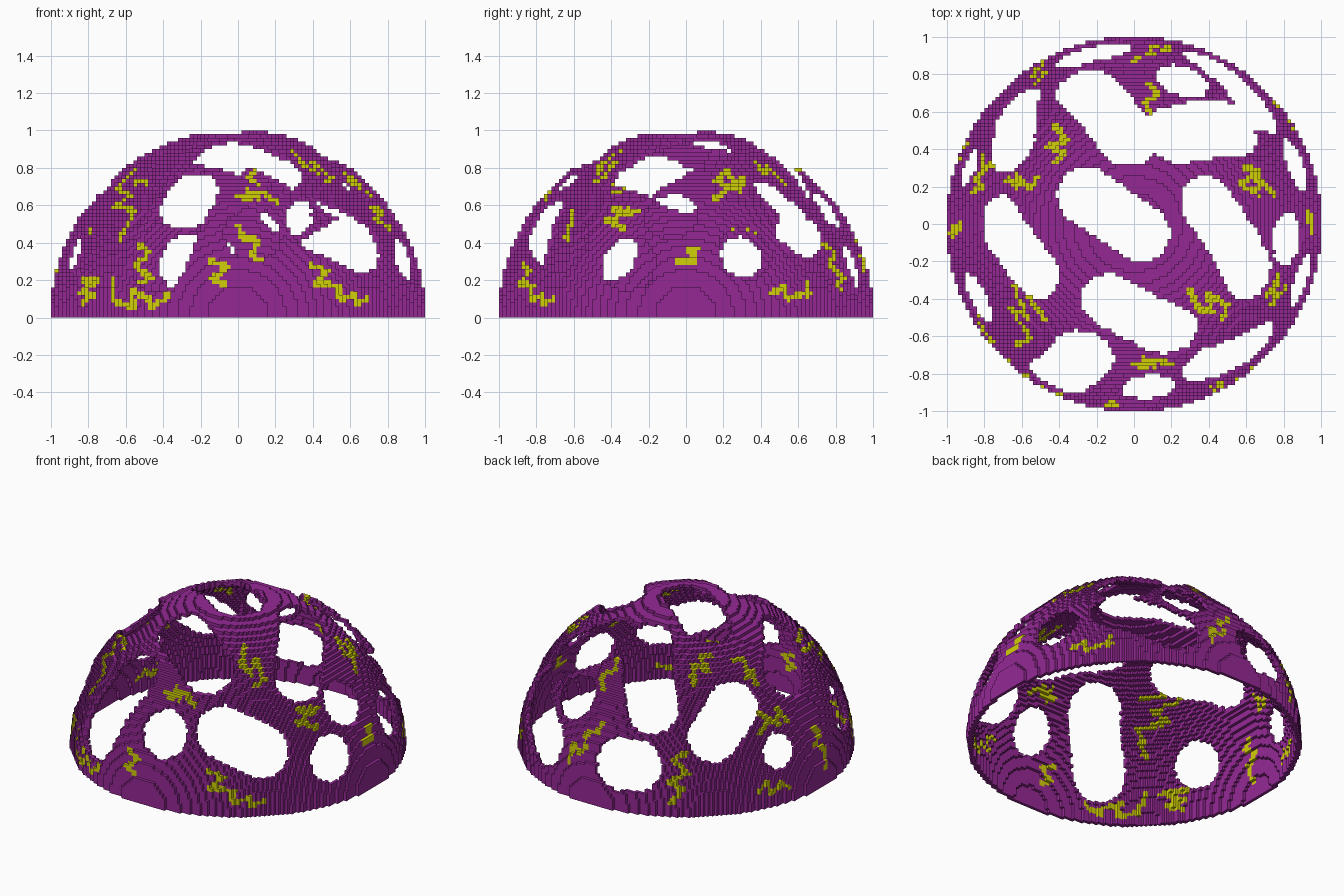
import bpy, math
from mathutils import Vector

cube = bpy.data.objects.get("Cube")
if cube:
    bpy.data.objects.remove(cube, do_unlink=True)

S = 0.02          # block size
N = 50            # blocks per radius


def material(name, rgb):
    m = bpy.data.materials.new(name)
    m.use_nodes = True
    m.diffuse_color = (*rgb, 1)
    m.node_tree.nodes["Principled BSDF"].inputs["Base Color"].default_value = (*rgb, 1)
    return m


def on_dome(x, y, z):
    return Vector((x, y, z)).normalized()


def seg_dist(p, a, b):
    d = b - a
    t = max(0.0, min(1.0, (p - a).dot(d) / max(d.length_squared, 1e-9)))
    return (p - a - d * t).length


# Rounded openings in the crown: start, end, radius
crown_holes = [
    ((-.27, .16, .95), (.04, -.05, 1), .155),
    ((-.13, -.42, .90), (.19, -.58, .79), .16),
    ((.40, .11, .91), (.63, -.27, .73), .155),
    ((-.72, 0, .69), (-.54, -.26, .80), .155),
    ((-.66, .43, .62), (-.63, .61, .47), .16),
    ((-.27, .74, .61), (-.03, .46, .89), .16),
    ((.24, .49, .84), (.52, .53, .67), .18),
    ((.26, .78, .57), (.26, .78, .57), .148),
]
# Rounded openings around the wall
wall_holes = [
    ((-.27, -.70, .66), (-.43, -.85, .30), .168),
    ((.42, -.76, .50), (.64, -.66, .39), .168),
    ((.08, -.89, .45), (.08, -.89, .45), .155),
    ((.83, -.08, .55), (.83, -.08, .55), .145),
    ((.91, -.31, .29), (.91, -.31, .29), .15),
    ((-.84, -.40, .34), (-.84, -.40, .34), .15),
    ((-.90, .30, .33), (-.90, .30, .33), .115),
    ((-.27, .92, .30), (-.17, .94, .29), .165),
    ((.42, .87, .27), (.66, .62, .41), .165),
    ((.88, .32, .35), (.88, .32, .35), .15),
]
holes = [(on_dome(*a), on_dome(*b), r) for a, b, r in crown_holes + wall_holes]

# Zigzag squiggles as flat paths, projected onto the dome
front_paths = [  # x, z
    [(-.50, .80), (-.60, .72), (-.48, .72), (-.67, .70), (-.57, .65),
     (-.66, .60), (-.55, .57), (-.64, .41)],
    [(-.68, .20), (-.66, .08), (-.56, .06), (-.57, .14), (-.47, .10),
     (-.46, .05), (-.38, .12)],
    [(-.84, .20), (-.75, .20), (-.85, .13), (-.77, .12), (-.84, .08)],
    [(0, .66), (.06, .63), (.05, .69), (.11, .64), (.12, .68), (.21, .62)],
    [(-.15, .31), (-.06, .27), (-.14, .21), (-.08, .18)],
    [(.39, .28), (.48, .25), (.42, .18), (.54, .17), (.55, .10),
     (.62, .12), (.63, .07), (.70, .10)],
    [(.72, .58), (.78, .57), (.74, .52), (.81, .48)],
]
back_paths = [  # x, z
    [(-.53, .39), (-.48, .35), (-.56, .28), (-.47, .22), (-.55, .18), (-.50, .10)],
    [(0, .50), (.03, .43), (.10, .42), (.08, .33), (.12, .30), (.18, .33), (.19, .22)],
]
top_paths = [  # x, y
    [(.30, -.36), (.35, -.46), (.42, -.47), (.40, -.38), (.50, -.44), (.48, -.50)],
    [(.59, .30), (.68, .29), (.58, .22), (.66, .16), (.67, .24), (.75, .16)],
    [(-.43, .53), (-.36, .45), (-.46, .42), (-.38, .38), (-.42, .33)],
    [(-.68, .24), (-.62, .20), (-.63, .26), (-.56, .20), (-.52, .24)],
    [(.08, .75), (.13, .70), (.06, .65), (.10, .58)],
]
right_paths = [  # y, z
    [(-.05, .30), (.05, .30), (.02, .36), (.06, .37)],
    [(.46, .13), (.52, .16), (.55, .10), (.62, .13), (.66, .12), (.65, .18)],
]
left_paths = [  # y, z
    [(0, .38), (-.06, .33), (.02, .28), (-.07, .22), (-.04, .12)],
    [(.38, .46), (.30, .50), (.32, .55), (.24, .48), (.20, .55), (.18, .47)],
    [(.48, .12), (.42, .16), (.40, .09), (.33, .14), (.28, .09)],
]


def depth(u, v):
    return math.sqrt(max(0, 1 - u * u - v * v))


projections = [
    (front_paths, lambda u, v: (u, -depth(u, v), v)),
    (back_paths, lambda u, v: (u, depth(u, v), v)),
    (top_paths, lambda u, v: (u, v, depth(u, v))),
    (right_paths, lambda u, v: (depth(u, v), u, v)),
    (left_paths, lambda u, v: (-depth(u, v), u, v)),
]
strokes = []
for paths, project in projections:
    for path in paths:
        pts = [on_dome(*project(u, v)) for u, v in path]
        strokes += zip(pts, pts[1:])


def painted(p):
    return int(any(seg_dist(p, a, b) < .017 for a, b in strokes))


# Dome shell as blocks, each cell holding its colour index
cells = {}
for i in range(-N, N):
    for j in range(-N, N):
        for k in range(N):
            v = Vector(((i + .5) * S, (j + .5) * S, (k + .5) * S))
            if not .979 < v.length <= 1.004:
                continue
            p = v.normalized()
            if all(seg_dist(p, a, b) > r for a, b, r in holes):
                cells[i, j, k] = painted(p)

# Exposed block faces only
corner_sets = []
for axis in range(3):
    for side in (0, 1):
        quad = []
        for u, w in ((0, 0), (1, 0), (1, 1), (0, 1)):
            c = [0, 0, 0]
            c[axis] = side
            c[(axis + 1) % 3], c[(axis + 2) % 3] = u, w
            quad.append(tuple(c))
        step = [0, 0, 0]
        step[axis] = 1 if side else -1
        corner_sets.append((step, quad if side else quad[::-1]))

index, faces, colours = {}, [], []
for (i, j, k), col in cells.items():
    for (di, dj, dk), quad in corner_sets:
        if (i + di, j + dj, k + dk) in cells:
            continue
        faces.append([index.setdefault((i + a, j + b, k + c), len(index))
                      for a, b, c in quad])
        colours.append(col)

mesh = bpy.data.meshes.new("dome_shell")
mesh.from_pydata([(a * S, b * S, c * S) for a, b, c in index], [], faces)
mesh.materials.append(material("purple", (.30, .022, .30)))
mesh.materials.append(material("yellow", (.64, .63, .002)))
mesh.polygons.foreach_set("material_index", colours)
mesh.update()
dome = bpy.data.objects.new("dome_shell", mesh)
bpy.context.collection.objects.link(dome)
